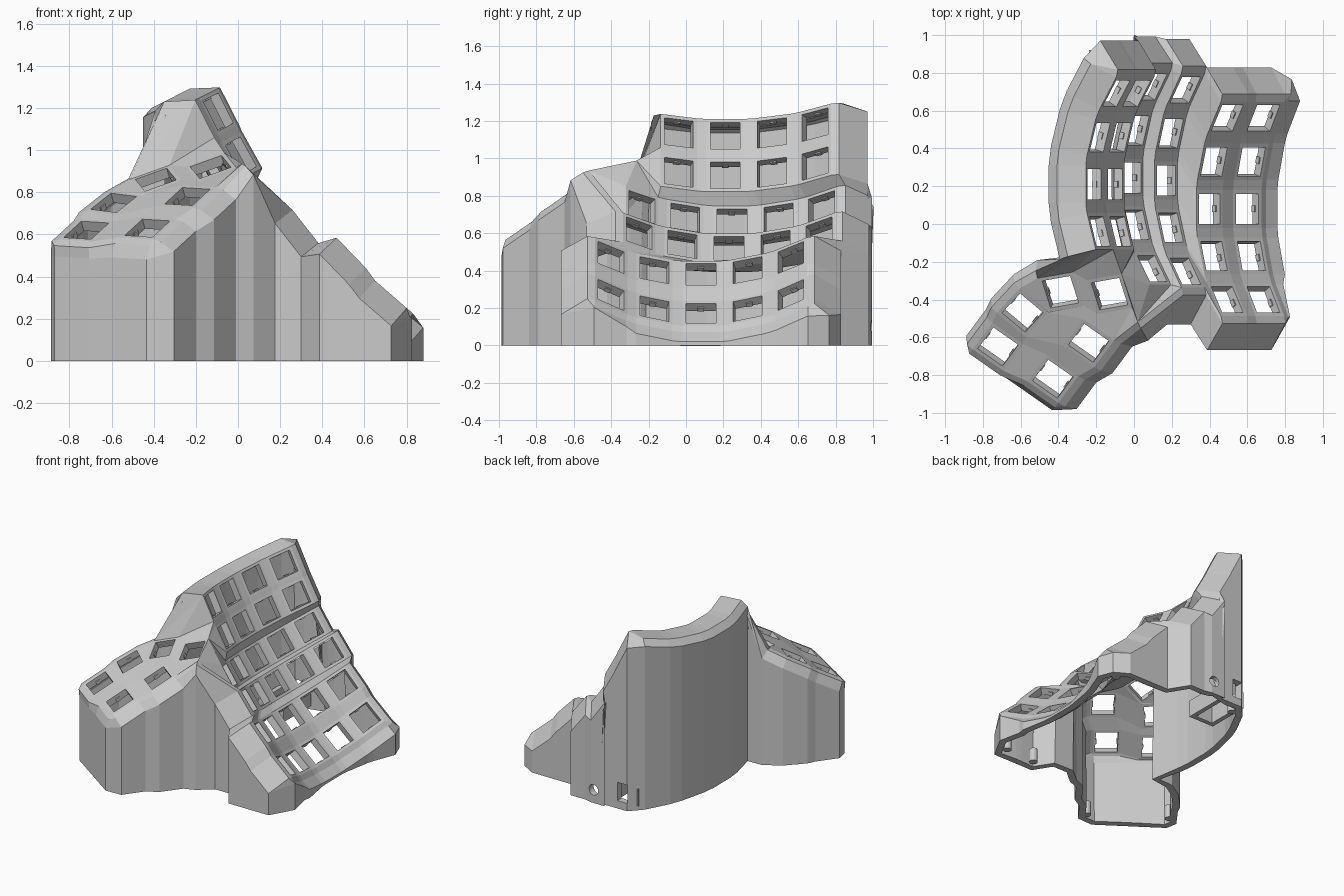
import bpy, bmesh, math
from mathutils import Vector, Matrix

cube = bpy.data.objects.get("Cube")
if cube:
    bpy.data.objects.remove(cube)

grey = bpy.data.materials.new("matte grey")
grey.use_nodes = True
grey.diffuse_color = (0.6, 0.6, 0.6, 1)
grey.node_tree.nodes["Principled BSDF"].inputs["Base Color"].default_value = (0.6, 0.6, 0.6, 1)

HALF, HOLE, THICK = 0.1, 0.08, 0.052
bm = bmesh.new()


class Key:
    """Square socket with a hole; corners are named tl, tr, bl, br."""

    def __init__(self, centre, x, y):
        self.c, self.x, self.y = centre, x, y
        self.n = x.cross(y).normalized()
        signs = dict(tl=(-1, 1), tr=(1, 1), br=(1, -1), bl=(-1, -1))
        inner = []
        for name, (i, j) in signs.items():
            setattr(self, name, bm.verts.new(centre + (x * i + y * j) * HALF))
            inner.append(bm.verts.new(centre + (x * i + y * j) * HOLE))
        outer = [self.tl, self.tr, self.br, self.bl]
        for i in range(4):
            j = (i + 1) % 4
            bm.faces.new((outer[i], outer[j], inner[j], inner[i]))


def finger_column(x, y, z, tilt, rows):
    """Keys on an arc around a finger, tilted sideways."""
    t = math.radians(tilt)
    normal = Vector((math.sin(t), 0, math.cos(t)))
    across = Vector((math.cos(t), 0, -math.sin(t)))
    back, radius, keys = Vector((0, 1, 0)), 0.95, []
    for r in range(rows):
        a = (2 - r) * 0.265
        pos = Vector((x, y, z)) + normal * radius * (1 - math.cos(a)) + back * radius * math.sin(a)
        keys.append(Key(pos, across, normal * math.sin(a) + back * math.cos(a)))
    return keys


def thumb_key(x, y, z, heading):
    n = Vector((-0.24, -0.42, 0.875)).normalized()
    a = math.radians(heading)
    up = Vector((math.cos(a), math.sin(a), 0))
    up = (up - n * up.dot(n)).normalized()
    return Key(Vector((x, y, z)), up.cross(n), up)


def web(columns):
    """Fill the gaps between neighbouring keys."""
    for col in columns:
        for a, b in zip(col, col[1:]):
            bm.faces.new((a.bl, a.br, b.tr, b.tl))
    for left, right in zip(columns, columns[1:]):
        for a, b in zip(left, right):
            bm.faces.new((a.tr, b.tl, b.bl, a.br))
        for r in range(min(len(left), len(right)) - 1):
            bm.faces.new((left[r].br, right[r].bl, right[r + 1].tl, left[r + 1].tr))


fingers = [finger_column(*p) for p in (
    (-0.21, 0.21, 1.122, 63, 4), (-0.1, 0.21, 0.91, 61, 4),
    (-0.01, 0.245, 0.665, 55, 5), (0.17, 0.23, 0.52, 52, 5),
    (0.4, 0.08, 0.38, 46, 5), (0.60, 0.08, 0.172, 41, 5))]
thumb = [[thumb_key(*p) for p in col] for col in (
    ((-0.39, -0.36, 0.86, 100), (-0.59, -0.47, 0.75, 50), (-0.72, -0.65, 0.62, 55)),
    ((-0.13, -0.37, 0.92, 100), (-0.24, -0.63, 0.78, 55), (-0.43, -0.82, 0.63, 55)))]
web(fingers)
web(thumb)

A, B, C, D, E, F = fingers
TL, TR = thumb

# Raised nose beside the inner thumb key, and a gusset on the outer side
inner_key = TR[0]
nose = bm.verts.new(inner_key.br.co - inner_key.y * 0.07 + inner_key.x * 0.02 + inner_key.n * 0.04)
bm.faces.new((inner_key.tr, nose, inner_key.br))
bm.faces.new((inner_key.br, nose, TR[1].tr))
bm.faces.new((TL[0].tl, TL[0].bl, TL[1].tl))

# Bridge between the finger plate and the thumb plate
bm.faces.new((B[3].br, C[3].bl, C[4].tl))
upper = [A[3].bl, A[3].br, B[3].bl, B[3].br, C[4].tl, C[4].bl, C[4].br, D[4].bl]
lower = [TL[0].tl, TL[0].tr, inner_key.tl, inner_key.tr, nose]
i = j = 0
while i < len(upper) - 1 or j < len(lower) - 1:
    step_up = j == len(lower) - 1 or (i < len(upper) - 1 and
              (upper[i + 1].co - lower[j].co).length < (upper[i].co - lower[j + 1].co).length)
    if step_up:
        bm.faces.new((upper[i], upper[i + 1], lower[j]))
        i += 1
    else:
        bm.faces.new((upper[i], lower[j + 1], lower[j]))
        j += 1

# Rim path round both plates: corner, direction, normal, shoulder and wall offsets
rim = []
SHOULDER = (0.04, 0.012)


def side(keys, names, direction, wall=(0.1, 0.18), shoulder=SHOULDER):
    for k in keys:
        d = {"left": -k.x, "right": k.x, "back": k.y, "front": -k.y,
             "back_right": k.x + k.y}[direction]
        for name in names:
            rim.append((getattr(k, name), d, k.n, shoulder, wall))


side(A[::-1], ("bl", "tl"), "left", (0.04, 0.2), (0.06, 0.14))
side([A[0], B[0]], ("tl", "tr"), "back", (0.12, 0.18))
side([C[0], D[0], E[0], F[0]], ("tl", "tr"), "back", (0.105, 0.18))
side(F[:1], ("tr",), "back_right", (0.085, 0.09))
side(F[:4], ("tr", "br"), "right", (0.12, 0.01))
side(F[4:], ("tr",), "right", (0.09, 0.01))
side(F[4:], ("br",), "right", (0.05, 0.01))
side([F[4], E[4]], ("br", "bl"), "front", (0.105, 0.18))
side(D[4:], ("br", "bl"), "front", (0.12, 0.18))
rim.append((nose, Vector((0.3, -0.95, 0)), inner_key.n, SHOULDER, (0.13, 0.06)))
side(TR[1:], ("tr", "br"), "right", (0.1, 0.06))
side(TR[2:], ("br", "bl"), "front", (0.09, 0.06))
side(TL[2:], ("br", "bl"), "front", (0.06, 0.06))
side(TL[:0:-1], ("bl", "tl"), "left", (0.065, 0.08))
side(TL[:1], ("tl",), "back", (0.07, 0.08))

# Bevelled rim and vertical walls down to the floor
rings = []
for vert, d, n, shoulder, wall in rim:
    points = [vert.co + d * out - n * drop for out, drop in (shoulder, wall)]
    for p, lowest in zip(points, (0.03, 0.02)):
        p.z = max(p.z, lowest)
    points.append(Vector((points[1].x, points[1].y, 0)))
    rings.append([vert] + [bm.verts.new(p) for p in points])
for a, b in zip(rings, rings[1:] + rings[:1]):
    for k in range(3):
        loop = [a[k], b[k], b[k + 1], a[k + 1]]
        bm.faces.new(list(dict.fromkeys(loop)))

bmesh.ops.recalc_face_normals(bm, faces=bm.faces)
bm.normal_update()
bm.faces.ensure_lookup_table()
if bm.faces[0].normal.dot(A[0].n) < 0:
    bmesh.ops.reverse_faces(bm, faces=bm.faces)


def make_object(name, mesh_bm):
    mesh = bpy.data.meshes.new(name)
    mesh_bm.to_mesh(mesh)
    mesh_bm.free()
    mesh.materials.append(grey)
    obj = bpy.data.objects.new(name, mesh)
    bpy.context.collection.objects.link(obj)
    return obj


# Clips on two sides of each key hole
clips = bmesh.new()
for col in fingers + thumb:
    for k in col:
        frame = Matrix((k.x, k.y, k.n)).transposed().to_4x4()
        for s in (-1, 1):
            pos = k.c + k.x * s * HOLE - k.n * 0.038
            bmesh.ops.create_cube(clips, size=1, matrix=Matrix.Translation(pos) @ frame
                                  @ Matrix.Diagonal((0.014, 0.035, 0.026, 1)))
make_object("key_clips", clips)

case = make_object("case_shell", bm)
solid = case.modifiers.new("wall thickness", "SOLIDIFY")
solid.thickness, solid.offset = THICK, -1

# Cable port and round socket in the back wall
ports = bmesh.new()
bmesh.ops.create_cube(ports, size=1, matrix=Matrix.Translation((-0.14, 0.96, 0.13))
                      @ Matrix.Diagonal((0.085, 0.3, 0.14, 1)))
bmesh.ops.create_cone(ports, cap_ends=True, segments=24, radius1=0.04, radius2=0.04, depth=0.3,
                      matrix=Matrix.Translation((0.09, 0.96, 0.1)) @ Matrix.Rotation(math.pi / 2, 4, "X"))
cutter = make_object("port_cutter", ports)
cutter.hide_render = True
cutter.hide_set(True)
cut = case.modifiers.new("ports", "BOOLEAN")
cut.operation, cut.solver, cut.object = "DIFFERENCE", "EXACT", cutter

# Screw posts and the board holder inside
posts = bmesh.new()
for x, y in ((-0.8, -0.57), (-0.32, -0.9), (0.45, -0.57), (0.7, -0.56), (0.77, 0.72), (-0.17, 0.87)):
    bmesh.ops.create_cone(posts, cap_ends=True, segments=16, radius1=0.03, radius2=0.03, depth=0.1,
                          matrix=Matrix.Translation((x, y, 0.05)))
make_object("screw_posts", posts)
holder = bmesh.new()
for x, y, w, d in ((-0.22, 0.76, 0.035, 0.32), (-0.04, 0.76, 0.035, 0.32), (-0.13, 0.6, 0.215, 0.035)):
    bmesh.ops.create_cube(holder, size=1, matrix=Matrix.Translation((x, y, 0.1))
                          @ Matrix.Diagonal((w, d, 0.13, 1)))
make_object("board_holder", holder)
